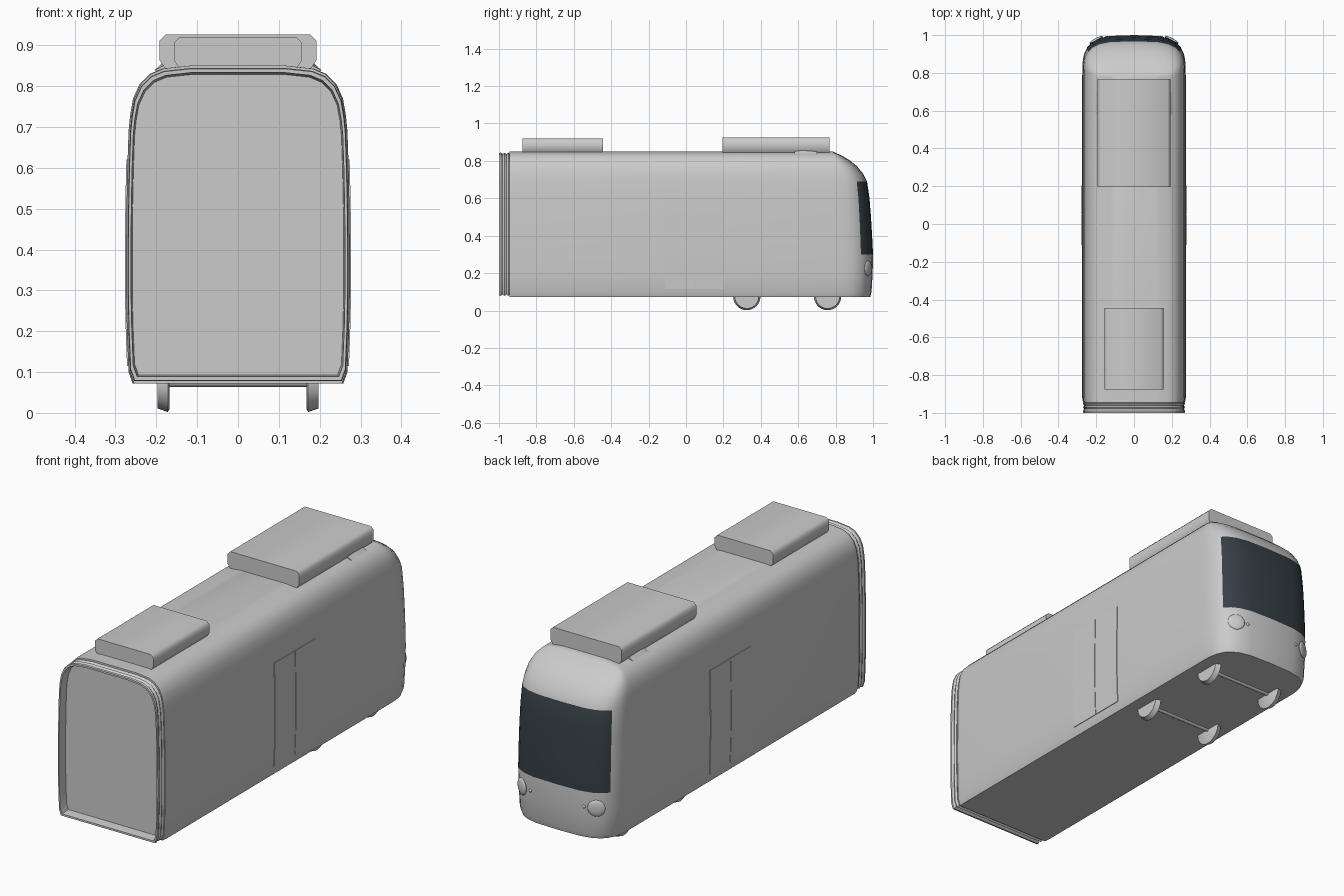
import bpy, bmesh, math
from mathutils import Vector, Matrix

cube = bpy.data.objects.get("Cube")
if cube:
    bpy.data.objects.remove(cube, do_unlink=True)


def material(name, rgb):
    m = bpy.data.materials.new(name)
    m.use_nodes = True
    m.diffuse_color = (*rgb, 1)
    m.node_tree.nodes["Principled BSDF"].inputs["Base Color"].default_value = (*rgb, 1)
    return m


GREY = material("light grey paint", (0.6, 0.6, 0.6))
GLASS = material("dark glass", (0.035, 0.05, 0.06))


def finish(name, bm, mats=(GREY,), angle=35):
    bmesh.ops.recalc_face_normals(bm, faces=bm.faces)
    mesh = bpy.data.meshes.new(name)
    bm.to_mesh(mesh)
    bm.free()
    for m in mats:
        mesh.materials.append(m)
    ob = bpy.data.objects.new(name, mesh)
    bpy.context.collection.objects.link(ob)
    bpy.ops.object.select_all(action="DESELECT")
    ob.select_set(True)
    bpy.context.view_layer.objects.active = ob
    bpy.ops.object.shade_smooth_by_angle(angle=math.radians(angle))
    return ob


def loft(rings):
    """Skin closed rings of points and cap both ends."""
    bm = bmesh.new()
    loops = [[bm.verts.new(p) for p in ring] for ring in rings]
    n = len(loops[0])
    for a, b in zip(loops, loops[1:]):
        for i in range(n):
            j = (i + 1) % n
            bm.faces.new((a[i], a[j], b[j], b[i]))
    bm.faces.new(loops[0])
    bm.faces.new(loops[-1])
    return bm


# Body levels: height, half width, nose reach
LEVELS = [(0.072, 0.258, 0.985), (0.1, 0.268, 0.992), (0.2, 0.272, 0.998),
          (0.3, 0.274, 1.0), (0.4, 0.274, 0.995), (0.5, 0.273, 0.989),
          (0.6, 0.271, 0.981), (0.69, 0.268, 0.968), (0.73, 0.264, 0.948),
          (0.77, 0.257, 0.915), (0.805, 0.241, 0.873), (0.83, 0.216, 0.83),
          (0.843, 0.185, 0.8), (0.85, 0.12, 0.785)]
NOSE_START = 0.78
POWER = 2 / 3.5


def half_width(z):
    for (z0, w0, _), (z1, w1, _) in zip(LEVELS, LEVELS[1:]):
        if z <= z1:
            return w0 + (w1 - w0) * (z - z0) / (z1 - z0)


# Car body with a rounded cab nose
quarter = [0, 2, 6, 12, 20, 33, 46, 60, 75]
angles = quarter + [90] + [180 - a for a in reversed(quarter)]
rings = []
for z, w, reach in LEVELS:
    ring = [(w * 0.985, -0.945, z), (w, -0.92, z)]
    for a in angles:
        c, s = math.cos(math.radians(a)), math.sin(math.radians(a))
        x = math.copysign(abs(c) ** POWER, c) * w
        ring.append((x, NOSE_START + (reach - NOSE_START) * abs(s) ** POWER, z))
    rings.append(ring + [(-w, -0.92, z), (-w * 0.985, -0.945, z)])
bm = loft(rings)
for f in bm.faces:
    c = f.calc_center_median()
    if 0.3 < c.z < 0.69 and c.y > 0.925:
        f.material_index = 1
finish("car_body", bm, (GREY, GLASS))


# Folded gangway with a recessed end wall
def section(y, scale):
    pts = [(w, z) for z, w, _ in LEVELS]
    pts += [(-x, z) for x, z in reversed(pts)]
    return [(x * scale, y, 0.46 + (z - 0.46) * scale) for x, z in pts]


folds = [section(-0.94 - 0.01 * i, 0.965 if i % 2 == 0 else 0.985) for i in range(6)]
folds += [section(-1.0, 0.98), section(-1.0, 0.957), section(-0.955, 0.945)]
finish("gangway_bellows", loft(folds), angle=25)


# Roof equipment boxes with chamfered long edges
def roof_box(name, half, y0, y1, top):
    z0, c = 0.843, 0.014
    prof = [(half - c, z0), (half, z0 + 0.02), (half, top - c), (half - c, top)]
    prof += [(-x, z) for x, z in reversed(prof)]
    finish(name, loft([[(x, y, z) for x, z in prof] for y in (y0, y1)]), angle=50)


roof_box("roof_unit_cab_end", 0.192, 0.195, 0.768, 0.926)
roof_box("roof_unit_gangway_end", 0.157, -0.875, -0.445, 0.92)


def lens(name, centre, normal, radius, depth, segments=24):
    """Shallow domed disc facing along a normal."""
    bm = bmesh.new()
    bmesh.ops.create_uvsphere(bm, u_segments=segments, v_segments=10, radius=1)
    turn = Vector((0, 0, 1)).rotation_difference(Vector(normal)).to_matrix().to_4x4()
    bm.transform(Matrix.Translation(centre) @ turn @ Matrix.Diagonal((radius, radius, depth, 1)))
    finish(name, bm)


for side, label in ((1, "left"), (-1, "right")):
    # Headlights
    lens(f"headlight_{label}", (side * 0.2, 0.974, 0.225), (side * 0.47, 0.88, 0), 0.04, 0.01)
    lens(f"marker_light_{label}", (side * 0.145, 0.99, 0.225), (side * 0.2, 0.98, 0), 0.008, 0.006, 12)

    # Low roof fairing beside the cab end unit
    y0, y1 = 0.58, 0.7
    fairing = [[(side * x, y, z) for x, z in ((0.17, 0.84), (0.205, 0.838), (0.18, h))]
               for y, h in ((y0, 0.852), (0.63, 0.862), (y1, 0.852))]
    finish(f"roof_fairing_{label}", loft(fairing))

    # Two door leaves that follow the curved side
    for leaf, (a, b) in (("a", (-0.11, 0.047)), ("b", (0.05, 0.205))):
        heights = [0.115 + 0.505 * i / 8 for i in range(9)]
        slabs = []
        for z in heights:
            w = half_width(z)
            slabs.append([(side * (w + d), y, z) for d, y in
                          ((-0.01, a), (0.003, a), (0.003, b), (-0.01, b))])
        finish(f"door_leaf_{label}_{leaf}", loft(slabs))

    # Wheels, tapering to the outside
    for y, place in ((0.325, "inner"), (0.757, "cab")):
        wheel = []
        for x, r in ((0.168, 0.066), (0.172, 0.073), (0.18, 0.07), (0.197, 0.064), (0.197, 0.03)):
            wheel.append([(side * x, y + r * math.cos(t * math.tau / 32),
                           0.075 + r * math.sin(t * math.tau / 32)) for t in range(32)])
        finish(f"wheel_{label}_{place}", loft(wheel))

# Axles
for y, place in ((0.325, "inner"), (0.757, "cab")):
    bm = bmesh.new()
    bmesh.ops.create_cone(bm, cap_ends=True, segments=16, radius1=0.011, radius2=0.011, depth=0.34)
    bm.transform(Matrix.Translation((0, y, 0.075)) @ Matrix.Rotation(math.pi / 2, 4, "Y"))
    finish(f"axle_{place}", bm)
